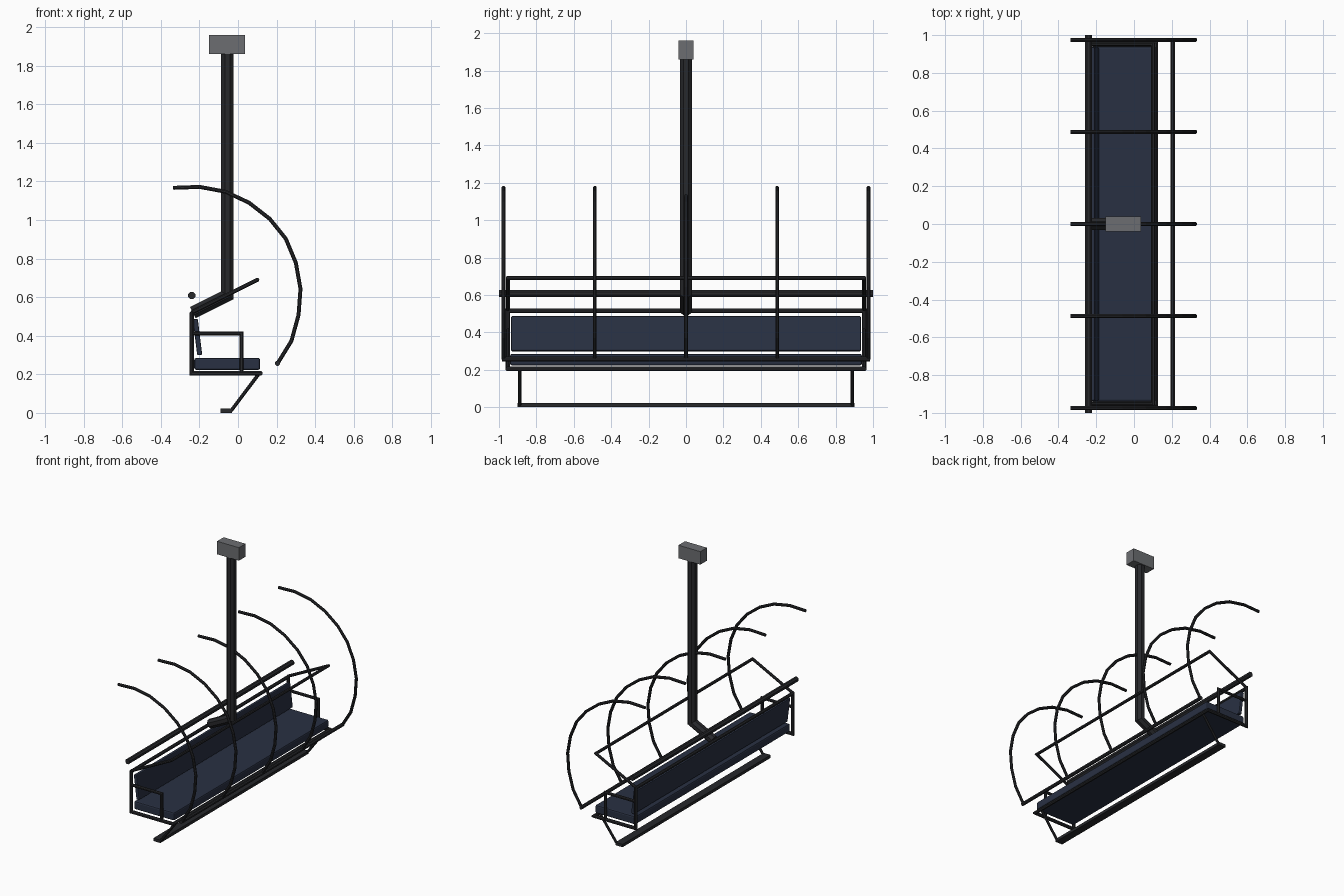
import bpy, bmesh, math
from mathutils import Vector, Matrix

if "Cube" in bpy.data.objects:
    bpy.data.objects.remove(bpy.data.objects["Cube"])


def material(name, rgb):
    m = bpy.data.materials.new(name)
    m.diffuse_color = (*rgb, 1)
    m.use_nodes = True
    m.node_tree.nodes["Principled BSDF"].inputs["Base Color"].default_value = m.diffuse_color
    return m


METAL = material("dark_metal", (0.02, 0.021, 0.024))
PAD = material("navy_pad", (0.022, 0.03, 0.055))
GREY = material("grip_grey", (0.15, 0.155, 0.165))


def finish(bm, name, mat):
    bmesh.ops.recalc_face_normals(bm, faces=bm.faces)
    me = bpy.data.meshes.new(name)
    bm.to_mesh(me)
    bm.free()
    me.materials.append(mat)
    ob = bpy.data.objects.new(name, me)
    bpy.context.collection.objects.link(ob)
    return ob


def tube(name, pts, r, sides=8, mat=METAL):
    """Capped tube along a path, with mitred corners."""
    pts = [Vector(p) for p in pts]
    dirs = [(b - a).normalized() for a, b in zip(pts, pts[1:])]
    rot = dirs[0].to_track_quat('Z', 'Y')
    ring = []
    for i in range(sides):
        a = 2 * math.pi * (i + 0.5) / sides
        ring.append(pts[0] + rot @ Vector((r * math.cos(a), r * math.sin(a), 0)))
    bm = bmesh.new()
    rows = [[bm.verts.new(p) for p in ring]]
    for i, d in enumerate(dirs):
        n = d + dirs[i + 1] if i + 1 < len(dirs) else d
        ring = [p + d * ((pts[i + 1] - p).dot(n) / d.dot(n)) for p in ring]
        rows.append([bm.verts.new(p) for p in ring])
    for a, b in zip(rows, rows[1:]):
        for i in range(sides):
            j = (i + 1) % sides
            bm.faces.new((a[i], a[j], b[j], b[i]))
    bm.faces.new(rows[0])
    bm.faces.new(rows[-1])
    return finish(bm, name, mat)


def box(name, centre, size, mat, bevel=0, tilt=0):
    bm = bmesh.new()
    bmesh.ops.create_cube(bm, size=1, matrix=Matrix.Diagonal((*size, 1)))
    if bevel:
        bmesh.ops.bevel(bm, geom=bm.edges[:], offset=bevel, segments=2,
                        profile=0.5, affect='EDGES')
    bm.transform(Matrix.Translation(centre) @ Matrix.Rotation(tilt, 4, 'Y'))
    return finish(bm, name, mat)


# Hanger pole with bent foot, and cable grip
tube("hanger_pole", [(-0.055, 0, 1.88), (-0.055, 0, 0.61), (-0.235, 0, 0.52)], 0.035)
box("cable_grip", (-0.057, 0, 1.91), (0.186, 0.08, 0.1), GREY)

# Cushions
box("seat", (-0.056, 0, 0.254), (0.342, 1.88, 0.062), PAD, 0.01)
box("backrest", (-0.21, 0, 0.393), (0.026, 1.87, 0.188), PAD, 0.006, math.radians(-7))

# Main frame loop: back rail, posts, side rails and front rail
W = 0.952
tube("seat_frame", [(-0.24, 0, 0.515), (-0.24, W, 0.515), (-0.24, W, 0.205),
                    (0.115, W, 0.205), (0.115, -W, 0.205), (-0.24, -W, 0.205),
                    (-0.24, -W, 0.515), (-0.24, 0, 0.515)], 0.013)

# Armrests and footrest arms on both sides
for side, s in (("left", -1), ("right", 1)):
    y = s * W
    tube(side + "_armrest", [(-0.24, y, 0.412), (0.018, y, 0.412), (0.018, y, 0.205)], 0.011)
    y = s * 0.89
    tube(side + "_footrest_arm", [(0.11, y, 0.205), (-0.035, y, 0.012)], 0.01)

# Footrest plate
box("footrest", (-0.06, 0, 0.011), (0.06, 1.8, 0.022), METAL)

# Safety bar
tube("safety_bar", [(-0.24, -W, 0.52), (0.1, -W, 0.69), (0.1, W, 0.69),
                    (-0.24, W, 0.52)], 0.011)

# Canopy hoops, lower rail and pivot bar
hoop = [(-0.336, 1.167), (-0.2, 1.172), (-0.065, 1.147), (0.057, 1.09),
        (0.165, 1.006), (0.248, 0.903), (0.3, 0.778), (0.324, 0.643),
        (0.314, 0.508), (0.277, 0.373), (0.205, 0.256)]
for i in range(5):
    y = (i - 2) * 0.4875
    tube(f"canopy_hoop_{i + 1}", [(x, y, z) for x, z in hoop], 0.011)
tube("canopy_rail", [(0.205, -0.985, 0.257), (0.205, 0.985, 0.257)], 0.014)
tube("canopy_pivot_bar", [(-0.24, -1, 0.608), (-0.24, 1, 0.608)], 0.02)
